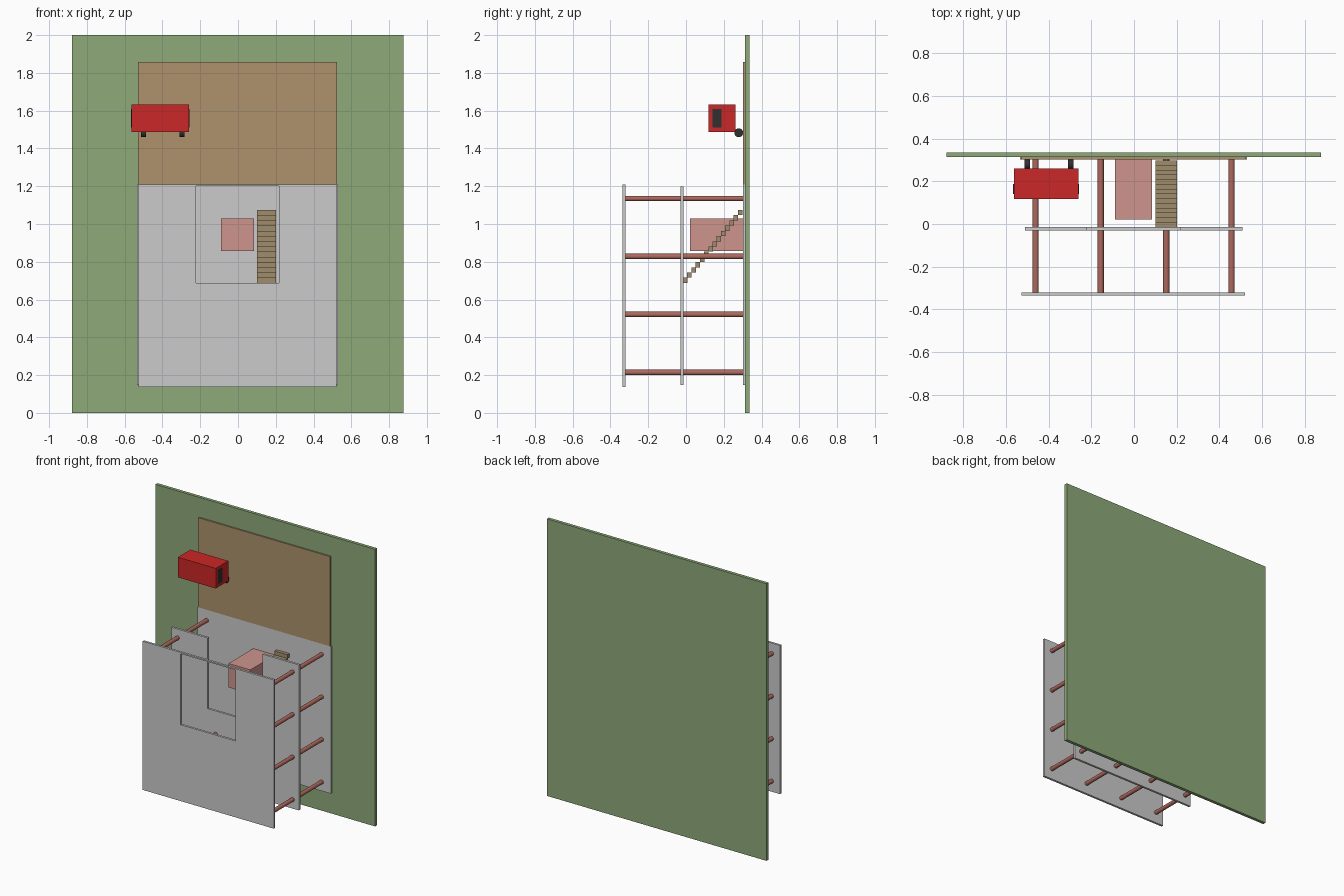
import bpy, math
from mathutils import Vector

if "Cube" in bpy.data.objects:
    bpy.data.objects.remove(bpy.data.objects["Cube"])


def material(name, rgba):
    m = bpy.data.materials.new(name)
    m.diffuse_color = rgba
    m.use_nodes = True
    m.node_tree.nodes["Principled BSDF"].inputs["Base Color"].default_value = m.diffuse_color
    return m


GREEN = material("grass", (0.27, 0.40, 0.19, 1))
TAN = material("sand", (0.42, 0.29, 0.15, 1))
PINK = material("pale_red", (0.62, 0.30, 0.27, 1))
BRICK = material("brick", (0.42, 0.14, 0.11, 1))
WOOD = material("wood", (0.35, 0.27, 0.15, 1))
RED = material("red", (0.60, 0.02, 0.02, 1))
DARK = material("dark", (0.03, 0.03, 0.03, 1))


def finish(name, verts, faces, mat):
    me = bpy.data.meshes.new(name)
    me.from_pydata(verts, [], faces)
    ob = bpy.data.objects.new(name, me)
    bpy.context.collection.objects.link(ob)
    if mat:
        me.materials.append(mat)
    return ob


def box(name, x, y, z, mat=None):
    v = [(a, b, c) for a in x for b in y for c in z]
    f = [(0, 1, 3, 2), (4, 6, 7, 5), (0, 4, 5, 1), (2, 3, 7, 6), (0, 2, 6, 4), (1, 5, 7, 3)]
    return finish(name, v, f, mat)


def rod(name, start, end, r, mat, sides=24):
    # cylinder between two points
    a, b = Vector(start), Vector(end)
    bpy.ops.mesh.primitive_cylinder_add(vertices=sides, radius=r, depth=(b - a).length, location=(a + b) / 2)
    ob = bpy.context.object
    ob.name = name
    ob.rotation_euler = (b - a).to_track_quat('Z', 'Y').to_euler()
    ob.data.materials.append(mat)
    bpy.ops.object.shade_smooth_by_angle(angle=math.radians(40))


def ring_slab(name, outer, inner, y):
    # slab whose matching outer and inner outlines (x, z) leave an opening;
    # open outlines are closed by the caller's polygon
    n = len(outer)
    v = [(px, yy, pz) for yy in y for px, pz in outer + inner]
    m = 2 * n
    f = []
    for i in range(n):
        j = (i + 1) % n
        f += [(i, j, n + j, n + i), (m + i, m + n + i, m + n + j, m + j),
              (i, m + i, m + j, j), (n + i, n + j, m + n + j, m + n + i)]
    return finish(name, v, f, None)


def prism(name, outline, y):
    # flat slab from one (x, z) outline
    n = len(outline)
    v = [(px, yy, pz) for yy in y for px, pz in outline]
    f = [tuple(range(n)), tuple(reversed(range(n, 2 * n)))]
    f += [(i, n + i, n + (i + 1) % n, (i + 1) % n) for i in range(n)]
    return finish(name, v, f, None)


# site
box("ground", (-0.878, 0.875), (0.313, 0.336), (0, 2), GREEN)
box("forecourt", (-0.53, 0.525), (0.302, 0.314), (1.21, 1.857), TAN)

# floors: base plate, notched middle floor, roof with an opening
box("base_slab", (-0.535, 0.53), (0.302, 0.314), (0.148, 1.21))
prism("middle_slab", [(-0.51, 0.148), (0.507, 0.148), (0.507, 1.198), (0.217, 1.198),
                      (0.217, 0.688), (-0.222, 0.688), (-0.222, 1.198), (-0.51, 1.198)],
      (-0.030, -0.014))
ring_slab("roof_slab", [(-0.526, 0.137), (0.521, 0.137), (0.521, 1.21), (-0.526, 1.21)],
          [(-0.222, 0.688), (0.217, 0.688), (0.217, 1.2), (-0.222, 1.2)], (-0.336, -0.320))

# column grid, left out inside the opening
for i, x in enumerate((-0.461, -0.156, 0.151, 0.457)):
    for k, z in enumerate((0.214, 0.521, 0.828, 1.135)):
        if i in (1, 2) and k > 1:
            continue
        rod("lower_column", (x, 0.303, z), (x, -0.015, z), 0.0145, BRICK)
        rod("upper_column", (x, -0.029, z), (x, -0.321, z), 0.0145, BRICK)

# central room and staircase
box("core_room", (-0.09, 0.084), (0.020, 0.302), (0.857, 1.03), PINK)
STEPS = 14
dy, dz = 0.29 / (STEPS - 1), 0.386 / STEPS
for i in range(STEPS):
    y, z = -0.016 + i * dy, 0.688 + i * dz
    box("stair_step", (0.10, 0.202), (y, y + 0.024), (z, z + dz), WOOD)

# parked van
box("van_body", (-0.563, -0.26), (0.118, 0.261), (1.488, 1.633), RED)
for x in ((-0.567, -0.561), (-0.262, -0.257)):
    box("van_window", x, (0.141, 0.188), (1.51, 1.61), DARK)
for x in (-0.5, -0.296):
    rod("van_wheel", (x - 0.0135, 0.279, 1.483), (x + 0.0135, 0.279, 1.483), 0.0235, DARK)
